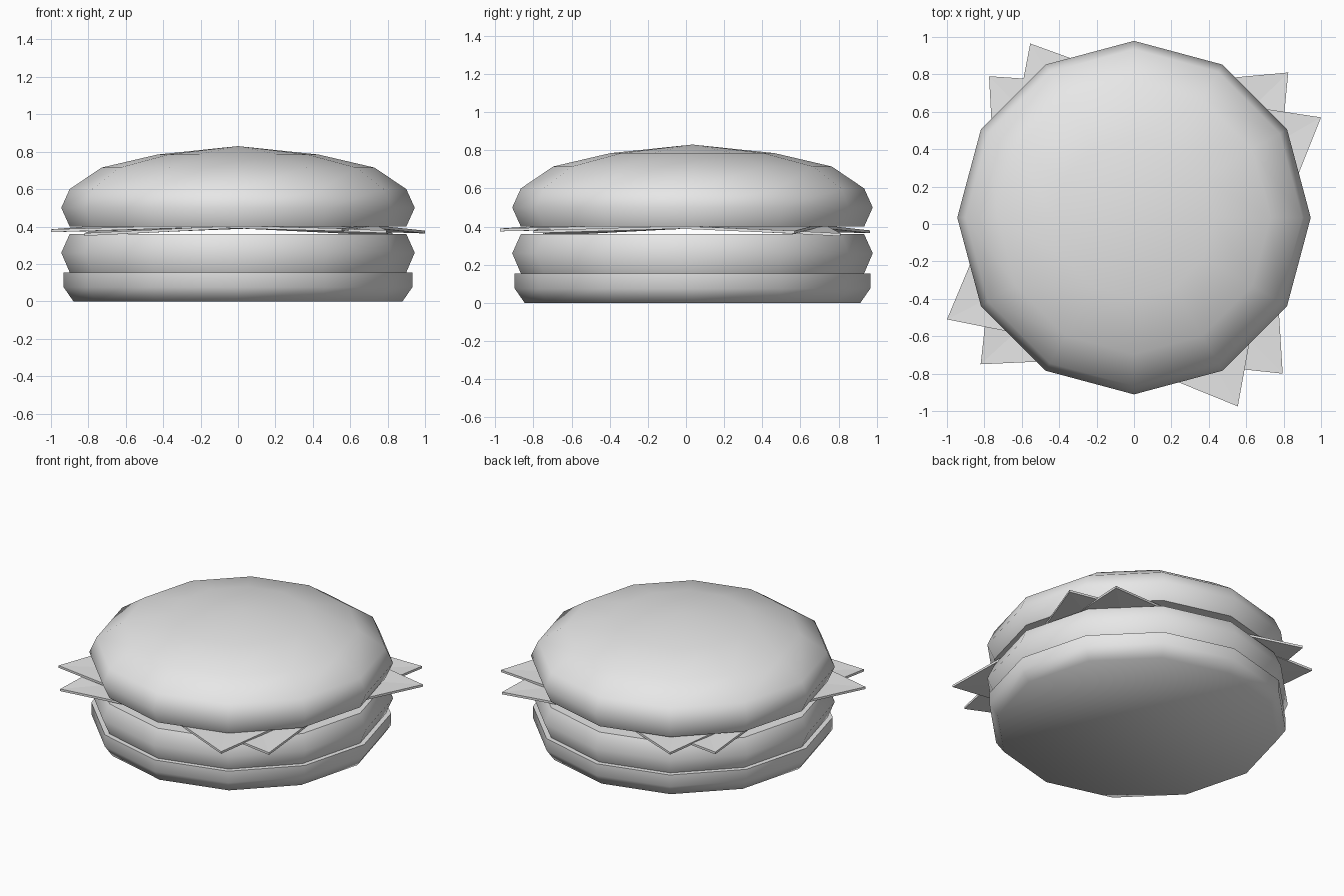
import bpy
import bmesh
from math import cos, sin, pi, radians

if "Cube" in bpy.data.objects:
    bpy.data.objects.remove(bpy.data.objects["Cube"])

SIDES = 12
CENTRE_Y = 0.034

grey = bpy.data.materials.new("plain_grey")
grey.use_nodes = True
colour = (0.8, 0.8, 0.8, 1)
grey.diffuse_color = colour
grey.node_tree.nodes["Principled BSDF"].inputs["Base Color"].default_value = colour


def finish(bm, name, angle):
    bmesh.ops.recalc_face_normals(bm, faces=bm.faces)
    mesh = bpy.data.meshes.new(name)
    bm.to_mesh(mesh)
    bm.free()
    mesh.materials.append(grey)
    obj = bpy.data.objects.new(name, mesh)
    bpy.context.collection.objects.link(obj)
    bpy.ops.object.select_all(action="DESELECT")
    obj.select_set(True)
    bpy.context.view_layer.objects.active = obj
    if angle:
        bpy.ops.object.shade_smooth_by_angle(angle=radians(angle))
    return obj


def lathe(name, profile, apex=None):
    """Stack twelve-sided rings of (radius, height), capped or pointed on top."""
    bm = bmesh.new()
    rings = []
    for r, z in profile:
        rings.append([bm.verts.new((r * cos(2 * pi * i / SIDES),
                                    CENTRE_Y + r * sin(2 * pi * i / SIDES), z))
                      for i in range(SIDES)])
    for low, high in zip(rings, rings[1:]):
        for i in range(SIDES):
            j = (i + 1) % SIDES
            bm.faces.new((low[i], low[j], high[j], high[i]))
    bm.faces.new(rings[0][::-1])
    if apex is None:
        bm.faces.new(rings[-1])
    else:
        tip = bm.verts.new((0, CENTRE_Y, apex))
        for i in range(SIDES):
            bm.faces.new((rings[-1][i], rings[-1][(i + 1) % SIDES], tip))
    return finish(bm, name, 60)


def cheese(name, corners, pinch, mid_z):
    """Thin square slice with drooping corners and pulled-in side midpoints."""
    bm = bmesh.new()
    rim = []
    for a, b in zip(corners, corners[1:] + corners[:1]):
        rim.append(bm.verts.new(a))
        rim.append(bm.verts.new(((a[0] + b[0]) / 2 * pinch,
                                 (a[1] + b[1]) / 2 * pinch, mid_z)))
    middle = bm.verts.new((0, 0, mid_z))
    for i in range(len(rim)):
        bm.faces.new((rim[i], rim[(i + 1) % len(rim)], middle))
    # Give the slice its thickness downwards
    sheet = bm.faces[:]
    result = bmesh.ops.extrude_face_region(bm, geom=sheet, use_keep_orig=True)
    moved = [v for v in result["geom"] if isinstance(v, bmesh.types.BMVert)]
    bmesh.ops.translate(bm, verts=moved, vec=(0, 0, -0.015))
    return finish(bm, name, None)


# Bread and patty
lathe("bottom_bun", [(0.88, 0), (0.932, 0.075), (0.932, 0.155)])
lathe("patty", [(0.9, 0.155), (0.945, 0.26), (0.9, 0.36)])
lathe("top_bun", [(0.9, 0.4), (0.945, 0.5), (0.9, 0.6),
                  (0.73, 0.715), (0.43, 0.785)], apex=0.83)

# Two crossed cheese slices
cheese("upper_cheese_slice",
       [(-0.555, 0.965, 0.38), (-1, -0.51, 0.385),
        (0.555, -0.975, 0.39), (1, 0.57, 0.378)], 0.9, 0.41)
cheese("lower_cheese_slice",
       [(-0.775, 0.79, 0.375), (-0.82, -0.75, 0.365),
        (0.795, -0.8, 0.38), (0.825, 0.81, 0.365)], 0.92, 0.405)
